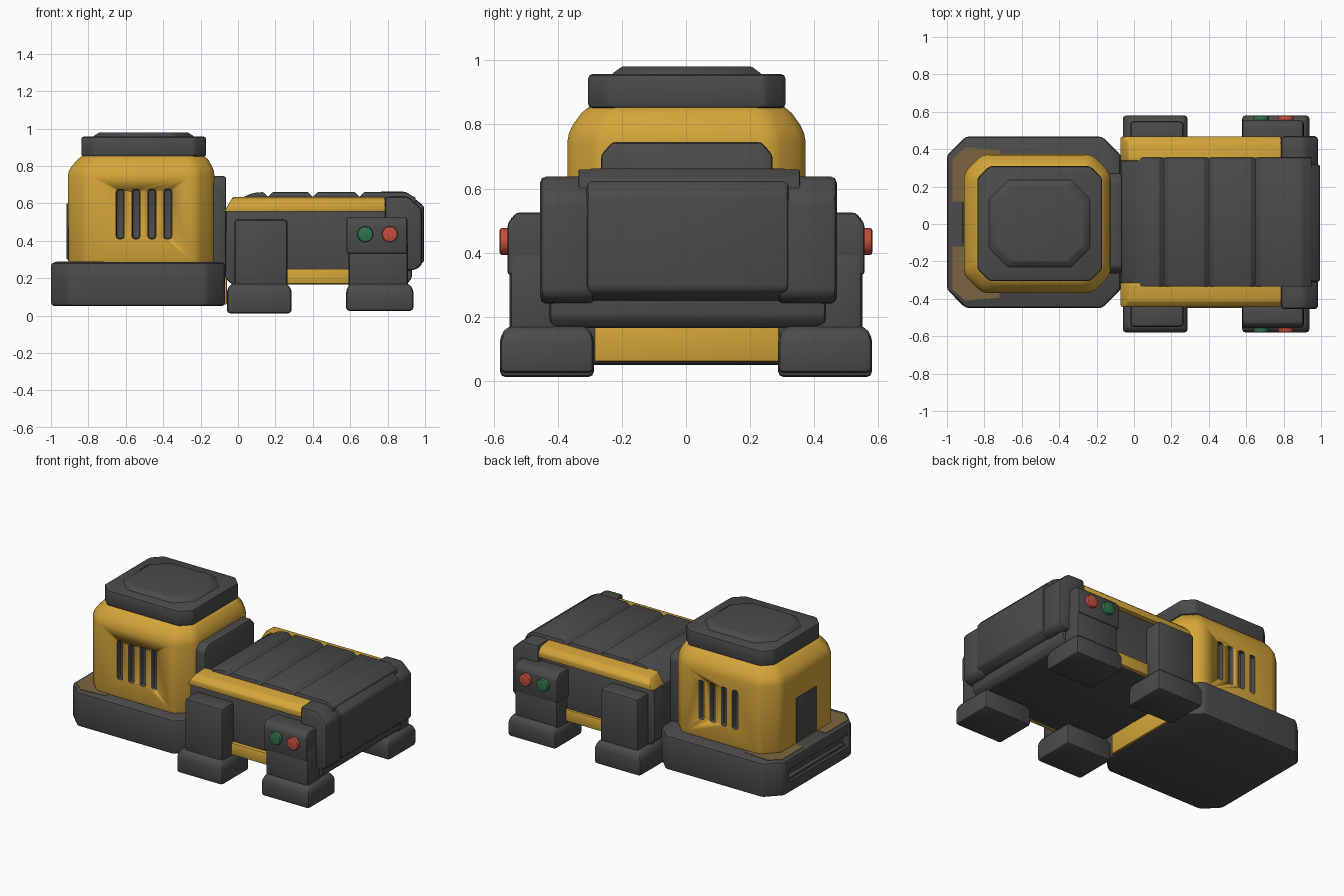
import bpy, bmesh

if "Cube" in bpy.data.objects:
    bpy.data.objects.remove(bpy.data.objects["Cube"])

def mat(name, rgb):
    m = bpy.data.materials.new(name)
    m.diffuse_color = (*rgb, 1)
    m.use_nodes = True
    m.node_tree.nodes["Principled BSDF"].inputs["Base Color"].default_value = m.diffuse_color
    return m

DARK = mat("dark_grey", (0.07, 0.07, 0.07))
YELLOW = mat("yellow", (0.66, 0.38, 0.042))
RED = mat("red", (0.55, 0.075, 0.045))
GREEN = mat("green", (0.03, 0.17, 0.075))
BROWN = mat("worn_brown", (0.2, 0.13, 0.05))

def activate(ob):
    bpy.ops.object.select_all(action='DESELECT')
    ob.select_set(True)
    bpy.context.view_layer.objects.active = ob

def loft(name, rings, material, bevel=0.012):
    """Closed solid through rings of 3D points, bevelled and smooth shaded."""
    bm = bmesh.new()
    vs = [[bm.verts.new(p) for p in r] for r in rings]
    n = len(vs[0])
    for a, b in zip(vs, vs[1:]):
        for i in range(n):
            j = (i + 1) % n
            bm.faces.new((a[i], a[j], b[j], b[i]))
    bm.faces.new(vs[0])
    bm.faces.new(vs[-1])
    bmesh.ops.recalc_face_normals(bm, faces=bm.faces)
    me = bpy.data.meshes.new(name)
    bm.to_mesh(me)
    bm.free()
    me.materials.append(material)
    ob = bpy.data.objects.new(name, me)
    bpy.context.collection.objects.link(ob)
    activate(ob)
    if bevel:
        m = ob.modifiers.new("bevel", 'BEVEL')
        m.width, m.segments, m.limit_method = bevel, 2, 'ANGLE'
        m.angle_limit = 0.4
        bpy.ops.object.modifier_apply(modifier="bevel")
    bpy.ops.object.shade_smooth_by_angle(angle=0.6)
    return ob

def rect(x0, x1, y0, y1, z):
    return [(x0, y0, z), (x1, y0, z), (x1, y1, z), (x0, y1, z)]

def octa(x0, x1, y0, y1, c, z):
    return [(x0 + c, y0, z), (x1 - c, y0, z), (x1, y0 + c, z), (x1, y1 - c, z),
            (x1 - c, y1, z), (x0 + c, y1, z), (x0, y1 - c, z), (x0, y0 + c, z)]

def box(name, x0, x1, y0, y1, z0, z1, material, bevel=0.012):
    return loft(name, [rect(x0, x1, y0, y1, z0), rect(x0, x1, y0, y1, z1)], material, bevel)

def prism_y(name, pts, y0, y1, material, bevel=0.012):
    return loft(name, [[(x, y, z) for x, z in pts] for y in (y0, y1)], material, bevel)

def prism_x(name, pts, x0, x1, material, bevel=0.012):
    return loft(name, [[(x, y, z) for y, z in pts] for x in (x0, x1)], material, bevel)

def carve(ob, cutter):
    """Cut a recess; its walls become dark grey (slot 1)."""
    if len(ob.data.materials) < 2:
        ob.data.materials.append(DARK)
    cutter.data.materials.append(DARK)
    for p in cutter.data.polygons:
        p.material_index = 1
    activate(ob)
    m = ob.modifiers.new("cut", 'BOOLEAN')
    m.operation, m.solver, m.object = 'DIFFERENCE', 'EXACT', cutter
    bpy.ops.object.modifier_apply(modifier="cut")
    bpy.data.objects.remove(cutter)

# base with a long recess in its left end
base = loft("tower_base", [octa(-1, -0.07, -0.45, 0.468, 0.1, z) for z in (0.05, 0.285)], DARK, 0.02)
carve(base, box("recess_cutter", -1.1, -0.965, -0.31, 0.32, 0.13, 0.215, DARK, 0.01))
box("recess_bar", -0.99, -0.96, -0.3, 0.31, 0.135, 0.155, DARK, 0.005)
box("base_yellow_plate", -0.1, -0.06, -0.285, 0.29, 0.06, 0.2, YELLOW, 0.006)

# tower with four slots on the front and back
tower = loft("tower", [octa(-0.91, -0.125, -0.37, 0.373, 0.1, 0.27),
                       octa(-0.91, -0.125, -0.37, 0.373, 0.1, 0.775),
                       octa(-0.835, -0.175, -0.308, 0.312, 0.075, 0.86)], YELLOW, 0.03)
for s in (-1, 1):
    for i in range(4):
        x = -0.63 + i * 0.085
        y = sorted((s * 0.335, s * 0.42))
        carve(tower, box("slot_cutter", x - 0.021, x + 0.021, *y, 0.41, 0.675, DARK, 0.012))
box("tower_rear_panel", -0.916, -0.9, -0.1, 0.115, 0.3, 0.6, DARK, 0.003)

# worn edge on the base round the rear corners of the tower
for s in (-1, 1):
    outline = [(-0.97, 0.12), (-0.97, 0.35), (-0.9, 0.41), (-0.72, 0.395), (-0.72, 0.36), (-0.88, 0.12)]
    loft("worn_edge", [[(x, s * y, z) for x, y in outline] for z in (0.28, 0.288)], BROWN, 0)

# cap and raised lid
loft("tower_cap", [octa(-0.838, -0.17, -0.305, 0.31, 0.065, z) for z in (0.85, 0.957)], DARK, 0.014)
loft("cap_lid", [octa(-0.775, -0.235, -0.23, 0.235, 0.1, 0.95),
                 octa(-0.775, -0.235, -0.23, 0.235, 0.1, 0.958),
                 octa(-0.74, -0.27, -0.2, 0.205, 0.09, 0.98)], DARK, 0.005)

# neck between tower and body
prism_x("neck", [(-0.265, 0.2), (0.27, 0.2), (0.27, 0.705), (0.235, 0.745), (-0.23, 0.745), (-0.265, 0.705)],
        -0.15, -0.063, DARK)

# main body
prism_y("body_core", [(-0.07, 0.2), (-0.03, 0.165), (0.9, 0.165), (0.93, 0.2), (0.93, 0.57), (-0.065, 0.57)],
        -0.425, 0.435, DARK)

# ribbed top cover with three grooves
profile = [(-0.07, 0.3), (-0.07, 0.56), (-0.01, 0.615), (0.06, 0.648), (0.1, 0.658)]
for x in (0.16, 0.40, 0.65):
    profile += [(x - 0.025, 0.66), (x, 0.634), (x + 0.025, 0.66)]
profile += [(0.895, 0.66), (0.95, 0.63), (0.95, 0.3)]
prism_y("top_cover", profile, -0.335, 0.355, DARK, 0.006)

# end block, middle piece and two corner pieces
prism_y("end_middle", [(0.75, 0.25), (0.94, 0.25), (0.995, 0.285), (0.995, 0.585), (0.9, 0.662), (0.75, 0.662)],
        -0.31, 0.32, DARK, 0.015)
for s, yo in ((-1, 0.455), (1, 0.47)):
    pts = [(0.785, 0.25), (0.94, 0.24), (0.985, 0.27), (0.985, 0.57), (0.91, 0.638), (0.785, 0.638)]
    prism_y("end_corner", pts, s * 0.285, s * yo, DARK, 0.02)

for s, yo in ((-1, 0.443), (1, 0.467)):
    # yellow top rail with sloped front end
    sec = [(yo - 0.13, 0.555), (yo, 0.555), (yo, 0.595), (yo - 0.03, 0.625), (yo - 0.11, 0.635), (yo - 0.13, 0.635)]
    loft("side_rail", [[(-0.075 + (z - 0.555) * 0.6, s * y, z) for y, z in sec],
                       [(0.787, s * y, z) for y, z in sec]], YELLOW, 0.008)
    # yellow bar between the legs
    box("lower_bar", 0.24, 0.61, *sorted((s * 0.38, s * 0.45)), 0.168, 0.25, YELLOW, 0.008)

    # legs: (name, column x0, x1, column top, foot x0, x1, foot bottom)
    for name, c0, c1, top, f0, f1, zb in (("inner", -0.02, 0.265, 0.515, -0.06, 0.287, 0.012),
                                          ("outer", 0.59, 0.91, 0.4, 0.578, 0.938, 0.025)):
        cy = sorted((s * 0.4, s * 0.55))
        box(name + "_leg_column", c0, c1, *cy, 0.12, top, DARK, 0.02)
        fy = sorted((s * 0.287, s * 0.58))
        ty = sorted((s * 0.31, s * 0.555))
        loft(name + "_foot", [rect(f0, f1, *fy, zb), rect(f0, f1, *fy, 0.14),
                              rect(f0 + 0.025, f1 - 0.025, *ty, 0.172)], DARK, 0.018)

    # light housing with a green and a red lamp
    prism_x("lamp_housing", [(s * 0.4, 0.33), (s * 0.557, 0.33), (s * 0.557, 0.49), (s * 0.53, 0.525), (s * 0.4, 0.525)],
            0.58, 0.905, DARK, 0.012)
    for name, x, m in (("green_lamp", 0.68, GREEN), ("red_lamp", 0.812, RED)):
        bpy.ops.mesh.primitive_cylinder_add(vertices=24, radius=0.042, depth=0.06,
                                            location=(x, s * 0.551, 0.435), rotation=(1.5707963, 0, 0))
        lamp = bpy.context.object
        lamp.name = name
        lamp.data.materials.append(m)
        b = lamp.modifiers.new("bevel", 'BEVEL')
        b.width, b.segments, b.limit_method = 0.008, 2, 'ANGLE'
        bpy.ops.object.modifier_apply(modifier="bevel")
        bpy.ops.object.shade_smooth_by_angle(angle=0.6)
